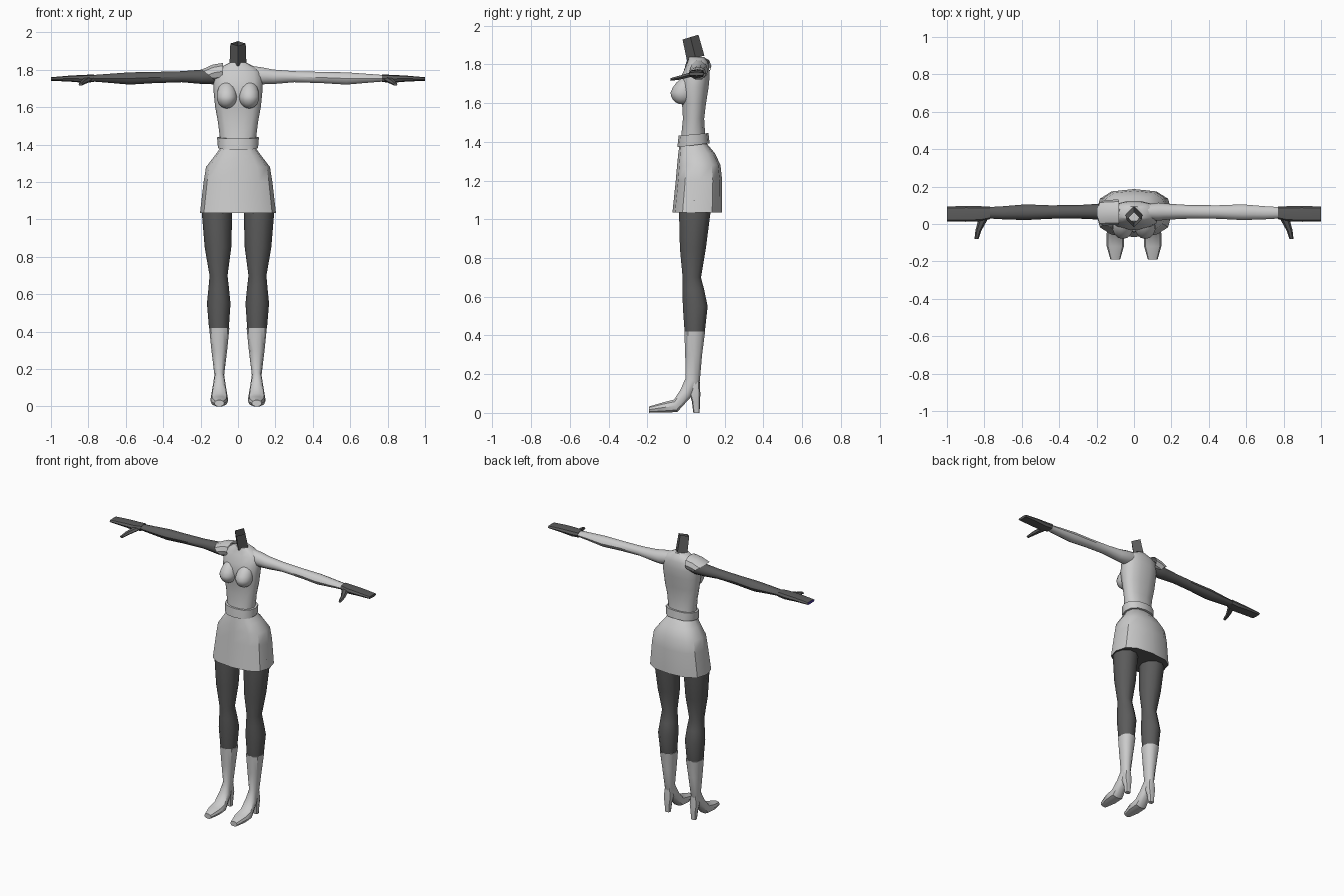
import bpy, bmesh, math
from mathutils import Vector

if "Cube" in bpy.data.objects:
    bpy.data.objects.remove(bpy.data.objects["Cube"])


def material(name, rgb):
    m = bpy.data.materials.new(name)
    m.diffuse_color = (*rgb, 1)
    m.use_nodes = True
    m.node_tree.nodes["Principled BSDF"].inputs["Base Color"].default_value = m.diffuse_color
    return m


LIGHT = material("light grey", (0.6, 0.6, 0.6))
DARK = material("dark grey", (0.105, 0.105, 0.105))
BLUE = material("fingertip blue", (0.08, 0.05, 0.4))


def loft(name, rings, mats, sides=10, power=1.0, cap_start=True, cap_end=True, rule=None):
    """Skin rings given as (centre, half-axis u, half-axis v)."""
    bm = bmesh.new()
    loops = []
    for c, u, v in rings:
        loop = []
        for i in range(sides):
            a = math.tau * i / sides
            ca, sa = math.cos(a), math.sin(a)
            pa = math.copysign(abs(ca) ** power, ca)
            pb = math.copysign(abs(sa) ** power, sa)
            loop.append(bm.verts.new(Vector(c) + Vector(u) * pa + Vector(v) * pb))
        loops.append(loop)
    for a, b in zip(loops, loops[1:]):
        for i in range(sides):
            j = (i + 1) % sides
            bm.faces.new((a[i], a[j], b[j], b[i]))
    if cap_start:
        bm.faces.new(loops[0])
    if cap_end:
        bm.faces.new(loops[-1])
    bmesh.ops.recalc_face_normals(bm, faces=bm.faces)
    if rule:
        for f in bm.faces:
            f.material_index = rule(f.calc_center_median())
    return finish(name, bm, mats)


def finish(name, bm, mats):
    me = bpy.data.meshes.new(name)
    bm.to_mesh(me)
    bm.free()
    ob = bpy.data.objects.new(name, me)
    bpy.context.collection.objects.link(ob)
    for m in mats:
        me.materials.append(m)
    bpy.ops.object.select_all(action='DESELECT')
    ob.select_set(True)
    bpy.context.view_layer.objects.active = ob
    bpy.ops.object.shade_smooth_by_angle(angle=math.radians(40))
    return ob


def section(x, front, back, w):
    """Ring spanning a front and a back (y, z) point, half as wide as w in x."""
    f, b = Vector((x, *front)), Vector((x, *back))
    return (f + b) / 2, (w, 0, 0), (b - f) / 2


def level(z, yf, yb, w, x=0):
    return section(x, (yf, z), (yb, z), w)


def across(s, x, lo, hi, y, w):
    """Upright ring across an arm."""
    return (s * x, y, (lo + hi) / 2), (0, w, 0), (0, 0, (hi - lo) / 2)


# Torso
loft("torso", [level(*r) for r in (
    (1.40, -.03, .105, .092), (1.44, -.025, .10, .097), (1.52, -.017, .095, .107),
    (1.60, -.022, .105, .122), (1.68, -.035, .118, .13), (1.74, -.025, .124, .132),
    (1.79, -.002, .12, .125), (1.815, .008, .112, .09), (1.838, .015, .095, .045))],
    [LIGHT], 14, 0.85)

# Bust
for s, side in ((1, "left"), (-1, "right")):
    bm = bmesh.new()
    bmesh.ops.create_uvsphere(bm, u_segments=14, v_segments=10, radius=1)
    for v in bm.verts:
        x, y, z = v.co
        h = 0.085 if z > 0 else 0.062
        taper = 0.03 * max(z, 0)
        v.co = (s * 0.06 + x * 0.055, -0.018 + y * 0.062 + taper, 1.655 + z * h)
    finish(side + "_bust", bm, [LIGHT])

# Neck, an open four-sided tube
loft("neck", [section(0, (.005, 1.82), (.095, 1.845), .045),
              section(0, (-.018, 1.928), (.064, 1.953), .041)],
     [DARK], 4, cap_start=False, cap_end=False)

# Belt
loft("belt", [section(0, (-.045, 1.372), (.122, 1.392), .107),
              section(0, (-.038, 1.432), (.116, 1.445), .112)], [LIGHT], 12, 0.85)

# Skirt with dark underside
loft("skirt", [level(*r) for r in (
    (1.035, -.07, .187, .203), (1.2, -.053, .187, .184), (1.28, -.046, .178, .171),
    (1.34, -.04, .15, .125), (1.39, -.033, .108, .088))],
    [LIGHT, DARK], 12, 0.75, rule=lambda c: int(c.z < 1.04))

for s, side in ((1, "left"), (-1, "right")):
    # Stocking leg
    loft(side + "_leg", [level(z, a, b, w, s * x) for z, a, b, w, x in (
        (1.10, -.04, .135, .08, .112), (1.03, -.04, .13, .081, .112),
        (.85, -.035, .106, .071, .107), (.70, -.02, .08, .048, .104),
        (.63, -.02, .098, .055, .103), (.55, -.02, .115, .063, .103),
        (.42, -.01, .10, .053, .102))], [DARK], 10)

    # Boot shaft and foot
    loft(side + "_boot", [section(s * .1, f, b, w) for f, b, w in (
        ((-.011, .42), (.101, .42), .054), ((-.006, .30), (.085, .30), .042),
        ((-.004, .18), (.072, .155), .026), ((-.03, .12), (.03, .085), .036),
        ((-.062, .07), (-.045, .003), .047), ((-.12, .055), (-.12, 0), .046),
        ((-.19, .034), (-.19, 0), .026))], [LIGHT], 10, 0.85)

    # Boot heel
    loft(side + "_heel", [level(z, a, b, w, s * .1) for z, a, b, w in (
        (.18, .01, .07, .022), (.10, .018, .074, .032), (.06, .03, .073, .024),
        (0, .038, .07, .018))], [LIGHT], 8, 0.8)

    # Arm, sleeved on the left only
    loft(side + "_arm", [across(s, *r) for r in (
        (.06, 1.735, 1.825, .065, .04), (.13, 1.72, 1.815, .066, .048),
        (.19, 1.722, 1.803, .066, .042), (.30, 1.732, 1.794, .065, .036),
        (.45, 1.727, 1.79, .064, .036), (.58, 1.719, 1.788, .063, .042),
        (.70, 1.73, 1.779, .06, .035), (.785, 1.737, 1.772, .06, .03))],
        [LIGHT if s > 0 else DARK], 10)

    # Flat mitten hand, one fingertip tinted
    loft(side + "_hand", [across(s, *r) for r in (
        (.77, 1.735, 1.775, .06, .034), (.82, 1.73, 1.773, .055, .04),
        (.90, 1.737, 1.769, .054, .042), (1.0, 1.741, 1.76, .054, .04))],
        [DARK, BLUE], 8, 0.7, rule=lambda c: int(c.x < -.99))

    # Thumb
    loft(side + "_thumb", [((s * x, y, z), (w, 0, 0), (0, 0, h)) for x, y, z, w, h in (
        (.805, .03, 1.748, .026, .014), (.832, -.035, 1.731, .016, .012),
        (.842, -.08, 1.722, .011, .008))], [DARK], 6)

# Flared cap sleeve on the right shoulder
loft("cap_sleeve", [
    ((-.082, .063, 1.792), (0, .068, 0), (.003, 0, .047)),
    ((-.125, .062, 1.785), (0, .067, 0), (-.012, 0, .044)),
    ((-.16, .058, 1.773), (0, .068, 0), (-.036, 0, .029))],
    [LIGHT], 10, 0.85, cap_start=False, cap_end=False)
